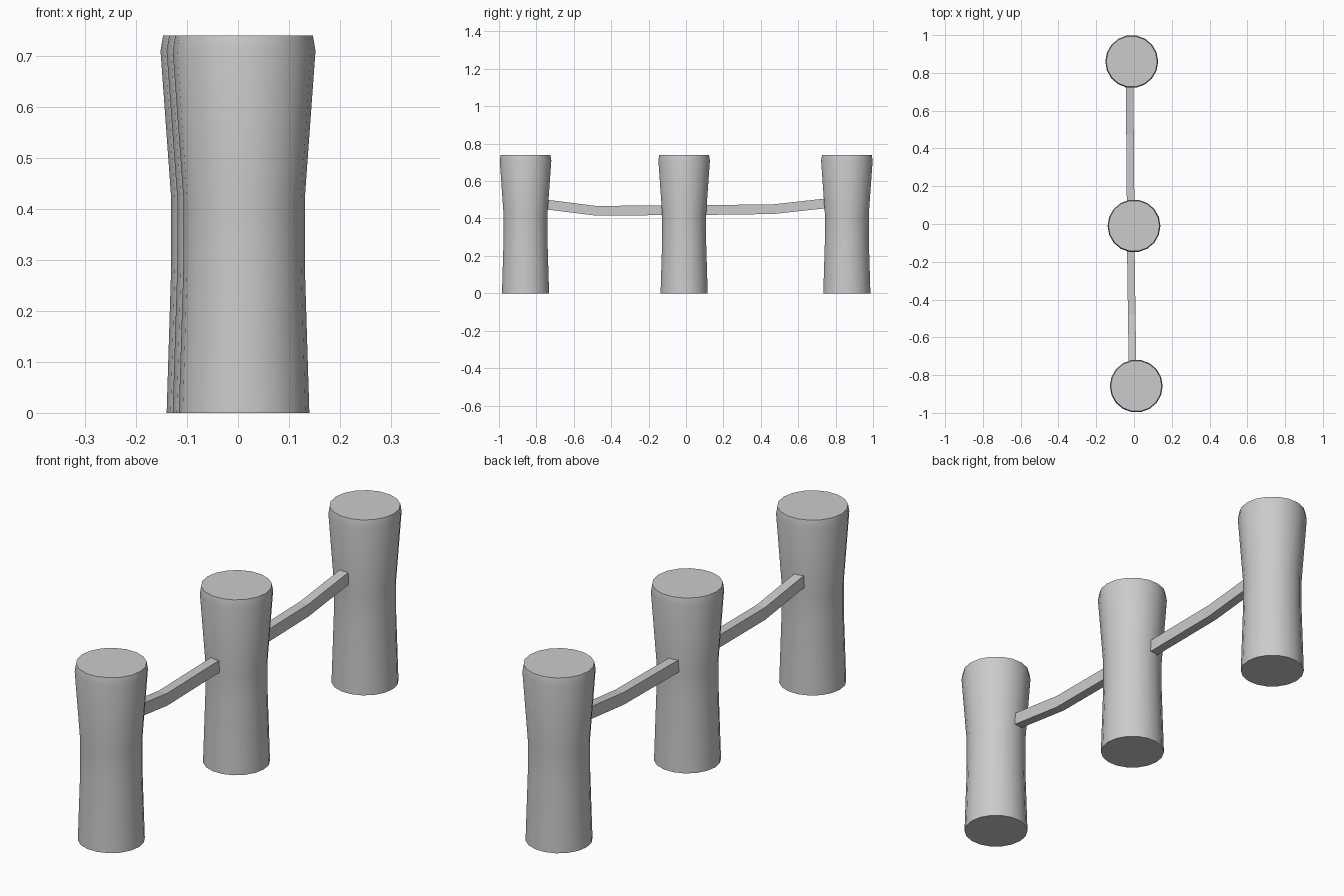
import bpy, bmesh, math

if "Cube" in bpy.data.objects:
    bpy.data.objects.remove(bpy.data.objects["Cube"])

SIDES = 18
# post profile: (radius, height)
PROFILE = [(0.128, 0), (0.119, 0.29), (0.119, 0.42), (0.14, 0.71), (0.135, 0.74)]


def finish(name, bm, loc=(0, 0, 0), smooth=False):
    bmesh.ops.recalc_face_normals(bm, faces=bm.faces)
    me = bpy.data.meshes.new(name)
    bm.to_mesh(me)
    bm.free()
    ob = bpy.data.objects.new(name, me)
    ob.location = loc
    bpy.context.collection.objects.link(ob)
    if smooth:
        bpy.ops.object.select_all(action='DESELECT')
        ob.select_set(True)
        bpy.context.view_layer.objects.active = ob
        bpy.ops.object.shade_smooth_by_angle(angle=math.radians(35))
    return ob


def loft(bm, rings):
    loops = [[bm.verts.new(p) for p in ring] for ring in rings]
    for a, b in zip(loops, loops[1:]):
        n = len(a)
        for i in range(n):
            j = (i + 1) % n
            bm.faces.new((a[i], a[j], b[j], b[i]))
    bm.faces.new(loops[0])
    bm.faces.new(loops[-1])


def post(name, x, y):
    bm = bmesh.new()
    steps = [2 * math.pi * i / SIDES for i in range(SIDES)]
    loft(bm, [[(r * math.cos(a), r * math.sin(a), z) for a in steps]
              for r, z in PROFILE])
    finish(name, bm, (x, y, 0), True)


def rail(name, path, w=0.02, h=0.026):
    # square bar swept along (x, y, z) points
    bm = bmesh.new()
    loft(bm, [[(x - w, y, z - h), (x + w, y, z - h),
               (x + w, y, z + h), (x - w, y, z + h)] for x, y, z in path])
    finish(name, bm)


# Three waisted posts
post("front_post", 0.012, -0.858)
post("middle_post", 0.0, -0.010)
post("back_post", -0.012, 0.860)

# Sagging rails between the posts
rail("front_rail", [(-0.008, -0.75, 0.475), (-0.012, -0.48, 0.441), (-0.017, -0.12, 0.444)])
rail("back_rail", [(-0.018, 0.10, 0.445), (-0.021, 0.47, 0.450), (-0.024, 0.75, 0.481)])
